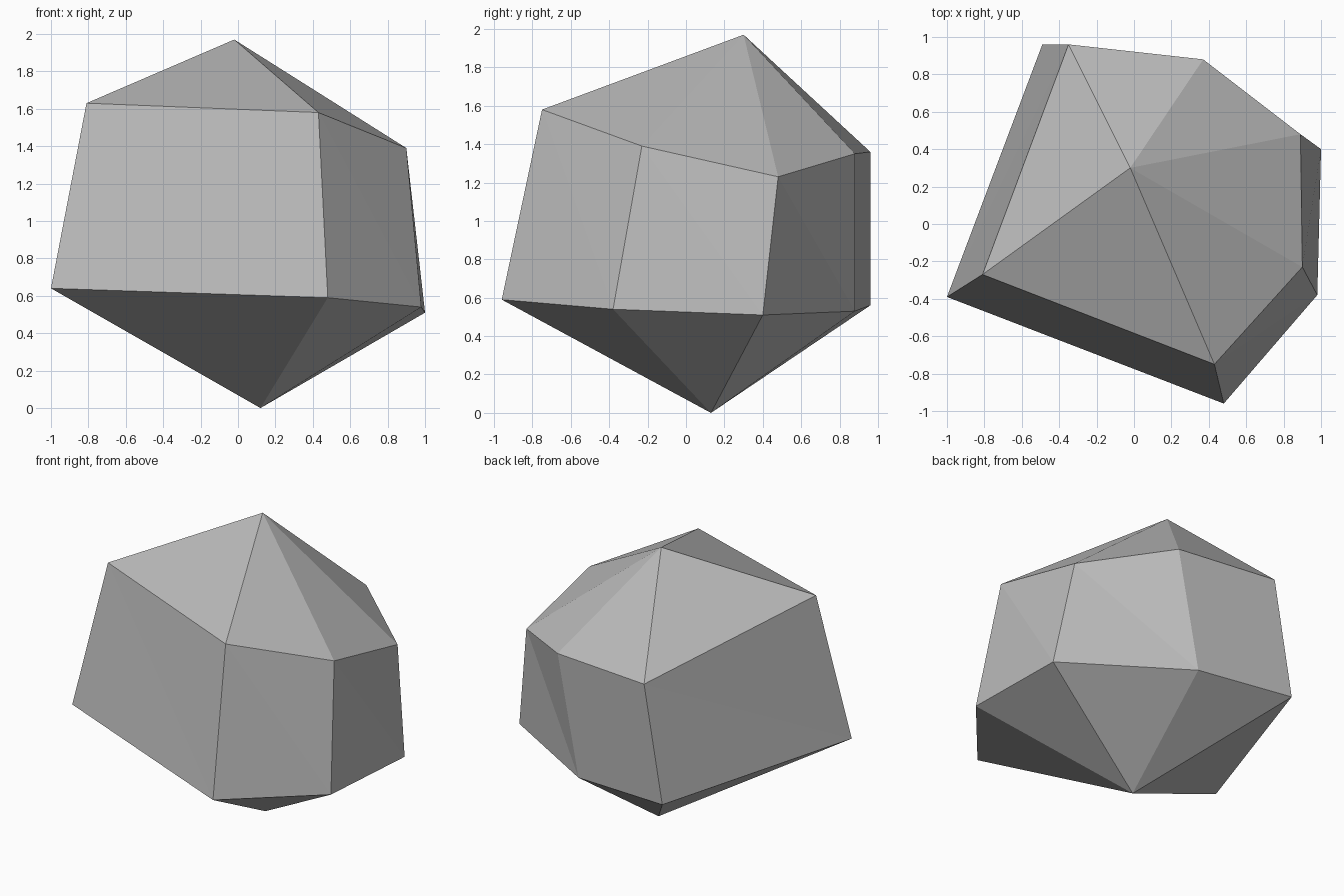
import bpy
import bmesh

cube = bpy.data.objects.get("Cube")
if cube:
    bpy.data.objects.remove(cube, do_unlink=True)

# Stone colour
stone = bpy.data.materials.new("stone_grey")
stone.use_nodes = True
grey = (0.5, 0.5, 0.5, 1)
stone.diffuse_color = grey
bsdf = stone.node_tree.nodes["Principled BSDF"]
bsdf.inputs["Base Color"].default_value = grey
bsdf.inputs["Roughness"].default_value = 0.9

# Irregular six-sided rings, counter-clockwise from the front left corner
upper_ring = [(-0.81, -0.27, 1.63), (0.43, -0.75, 1.58), (0.90, -0.23, 1.39),
              (0.89, 0.48, 1.23), (0.37, 0.88, 1.35), (-0.35, 0.96, 1.36)]
lower_ring = [(-1.0, -0.39, 0.64), (0.48, -0.96, 0.59), (0.98, -0.38, 0.54),
              (1.0, 0.40, 0.51), (0.21, 0.88, 0.53), (-0.49, 0.96, 0.56)]

bm = bmesh.new()
peak = bm.verts.new((-0.02, 0.30, 1.97))
foot = bm.verts.new((0.12, 0.13, 0))
upper = [bm.verts.new(p) for p in upper_ring]
lower = [bm.verts.new(p) for p in lower_ring]

# Cap, sides and tapered underside
for i in range(len(upper)):
    j = (i + 1) % len(upper)
    bm.faces.new((peak, upper[i], upper[j]))
    bm.faces.new((upper[i], lower[i], lower[j]))
    bm.faces.new((upper[i], lower[j], upper[j]))
    bm.faces.new((foot, lower[j], lower[i]))
bmesh.ops.recalc_face_normals(bm, faces=bm.faces)

mesh = bpy.data.meshes.new("rock")
bm.to_mesh(mesh)
bm.free()
mesh.materials.append(stone)
rock = bpy.data.objects.new("rock", mesh)
bpy.context.collection.objects.link(rock)
